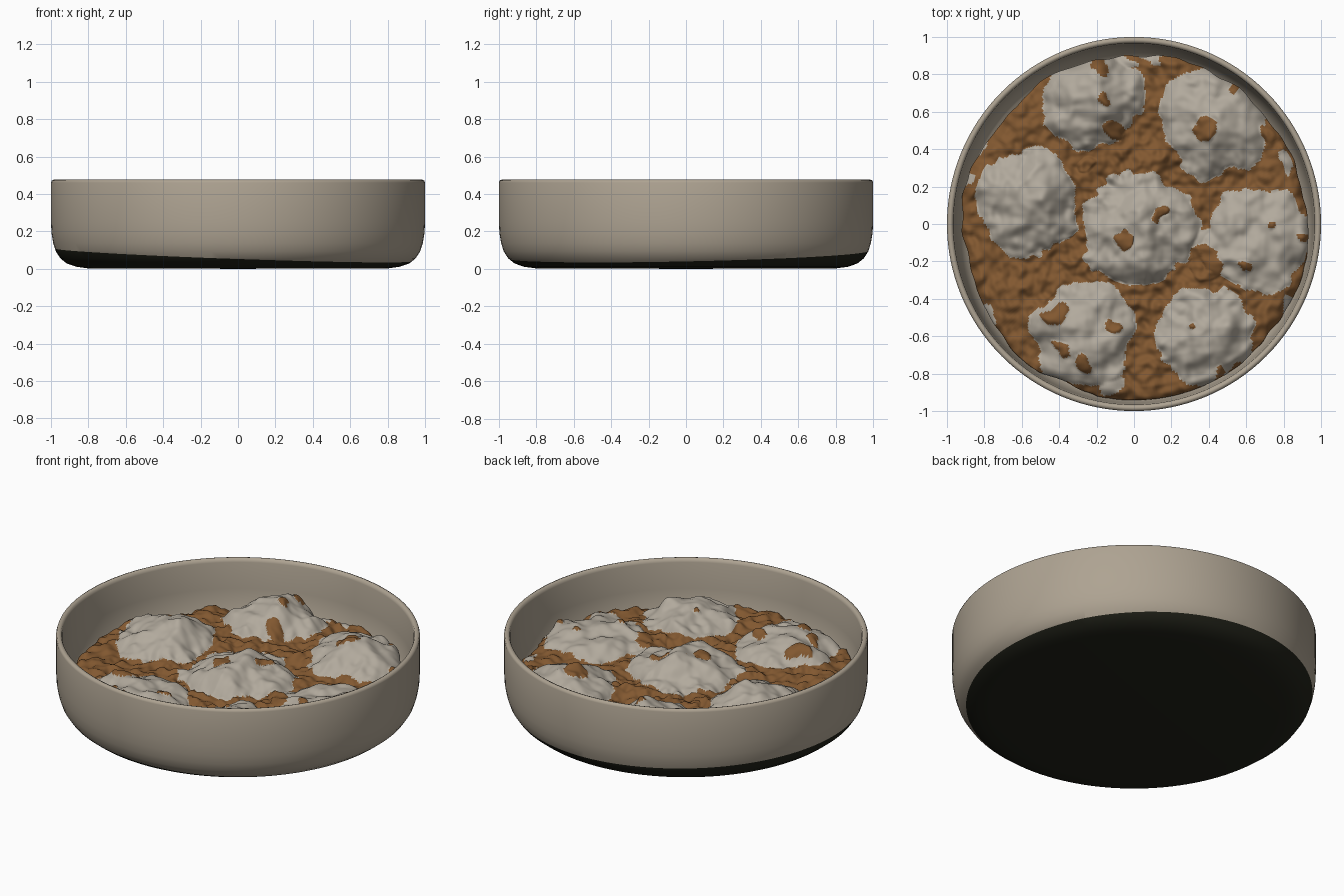
import bpy, bmesh, math
from mathutils import Vector, noise

if "Cube" in bpy.data.objects:
    bpy.data.objects.remove(bpy.data.objects["Cube"])


def material(name, srgb):
    lin = [((c / 255 + 0.055) / 1.055) ** 2.4 for c in srgb]
    m = bpy.data.materials.new(name)
    m.diffuse_color = (*lin, 1)
    m.use_nodes = True
    m.node_tree.nodes["Principled BSDF"].inputs["Base Color"].default_value = m.diffuse_color
    return m


def make_object(name, bm, mats):
    me = bpy.data.meshes.new(name)
    for f in bm.faces:
        f.smooth = True
    bm.to_mesh(me)
    bm.free()
    for m in mats:
        me.materials.append(m)
    ob = bpy.data.objects.new(name, me)
    bpy.context.collection.objects.link(ob)
    return ob


stone = material("stoneware", (174, 163, 146))
dark = material("dark underside", (32, 33, 24))
brown = material("brown filling", (130, 88, 48))
cream = material("pale topping", (178, 170, 157))

# Round dish: lathed profile, outside first then rim and inside
outer = [(0, 0), (0.80, 0.002), (0.865, 0.011), (0.915, 0.028), (0.95, 0.056), (0.974, 0.093),
         (0.988, 0.137), (0.997, 0.19), (1, 0.25), (1, 0.46)]
inner = [(0.996, 0.472), (0.984, 0.477), (0.971, 0.472), (0.966, 0.455), (0.957, 0.30),
         (0.945, 0.19), (0.915, 0.12), (0.86, 0.08), (0.78, 0.06), (0, 0.06)]
profile = outer + inner
SEG = 128
bm = bmesh.new()
rings = [[bm.verts.new((r * math.cos(2 * math.pi * i / SEG), r * math.sin(2 * math.pi * i / SEG), z))
          for i in range(SEG)] for r, z in profile]
for k in range(len(rings) - 1):
    for i in range(SEG):
        j = (i + 1) % SEG
        f = bm.faces.new((rings[k][i], rings[k][j], rings[k + 1][j], rings[k + 1][i]))
        f.material_index = 1 if k < len(outer) - 1 else 0
bmesh.ops.remove_doubles(bm, verts=bm.verts, dist=1e-5)
bmesh.ops.dissolve_degenerate(bm, edges=bm.edges, dist=1e-6)
bmesh.ops.recalc_face_normals(bm, faces=bm.faces)

# Slanted edge of the dark underside
co, no = Vector((0, 0, 0.073)), Vector((0.036, -0.022, 1)).normalized()
bmesh.ops.bisect_plane(bm, geom=bm.verts[:] + bm.edges[:] + bm.faces[:], dist=1e-5,
                       plane_co=co, plane_no=no)
for f in bm.faces:
    if f.material_index == 1 and (f.calc_center_median() - co).dot(no) > 0:
        f.material_index = 0
dish = make_object("dish", bm, [stone, dark])

# Filling: mounds (x, y, radius, height), pale smears and brown lumps (x, y, radius)
mounds = [(-0.22, 0.66, 0.26, 0.13), (0.43, 0.54, 0.29, 0.115), (-0.56, 0.12, 0.275, 0.125),
          (0.03, -0.04, 0.305, 0.115), (0.67, -0.09, 0.285, 0.075), (-0.27, -0.58, 0.28, 0.09),
          (0.38, -0.60, 0.255, 0.11)]
smears = [(-0.84, 0.46, 0.07), (-0.80, -0.50, 0.05), (0.82, -0.44, 0.06), (0.10, 0.89, 0.06),
          (0.79, 0.33, 0.05), (-0.89, 0.22, 0.04), (-0.15, -0.87, 0.07), (0.62, -0.70, 0.06),
          (0.70, 0.66, 0.08), (-0.06, 0.87, 0.06), (0.36, -0.08, 0.06)]
lumps = [(-0.18, 0.67, 0.04), (-0.10, 0.50, 0.07), (0.38, 0.54, 0.055), (0.54, 0.75, 0.04),
         (-0.04, -0.07, 0.055), (0.15, 0.03, 0.028), (0.74, -0.03, 0.035), (0.61, -0.22, 0.035),
         (-0.43, -0.48, 0.055), (-0.41, -0.67, 0.045), (-0.27, -0.71, 0.05), (-0.10, -0.54, 0.035),
         (0.46, -0.79, 0.04), (-0.20, 0.83, 0.045), (0.92, -0.08, 0.035), (0.40, -0.20, 0.08),
         (0.30, -0.53, 0.02), (-0.22, 0.32, 0.05), (0.73, 0.48, 0.05)]


def n(x, y, s, k):
    return noise.noise(Vector((x * s, y * s, k)))


def surface(x, y):
    """Height and pale/brown choice at a point of the filling."""
    wx = x + 0.06 * n(x, y, 7, 1.3) + 0.022 * n(x, y, 20, 2.3)
    wy = y + 0.06 * n(x, y, 7, 5.7) + 0.022 * n(x, y, 20, 7.1)
    r = math.hypot(x, y)
    z = 0.234 - 0.004 * r ** 4
    dome, pale = 0.0, False
    for mx, my, mr, mh in mounds:
        t = math.hypot(wx - mx, wy - my) / mr
        if t < 1:
            pale = True
            dome = max(dome, mh * (1 - t ** 1.5) + 0.004 * min(1, (1 - t) * 12))
    for sx, sy, sr in smears:
        pale = pale or math.hypot(wx - sx, wy - sy) < sr
    z += dome
    # one continuous bumpy field, with finer crumbs on the brown parts
    z += 0.038 * n(x, y, 7, 3.1) + 0.014 * n(x, y, 16, 4.4)
    if not pale:
        z += 0.020 * n(x, y, 22, 9.9)
    for lx, ly, lr in lumps:
        t = math.hypot(wx - lx, wy - ly) / lr
        if t < 1:
            pale = False
            z += 0.02 * math.sqrt(1 - t * t)
    return z, pale


NR, NT = 130, 420
bm = bmesh.new()
rows = []
for a in range(NR + 3):
    row = []
    for i in range(NT):
        th = 2 * math.pi * i / NT
        c, s = math.cos(th), math.sin(th)
        edge = 0.920 + 0.022 * math.cos(th + 1.2) + 0.03 * n(c, s, 3, 0.4) + 0.012 * n(c, s, 9, 0.9)
        edge = min(edge, 0.942)
        rr = edge * max(min(a, NR) / NR, 0.002)
        z = surface(rr * c, rr * s)[0]
        if a > NR:                      # skirt down to the dish floor
            z = (0.17, 0.08)[a - NR - 1]
            rr += (0.0, -0.08)[a - NR - 1]
        elif a > NR - 7:
            z -= 0.03 * ((a - NR + 7) / 7) ** 2
        row.append(bm.verts.new((rr * c, rr * s, z)))
    rows.append(row)
bm.faces.new(rows[0])
for a in range(NR + 2):
    for i in range(NT):
        j = (i + 1) % NT
        f = bm.faces.new((rows[a][i], rows[a + 1][i], rows[a + 1][j], rows[a][j]))
        p = f.calc_center_median()
        f.material_index = 1 if surface(p.x, p.y)[1] else 0
filling = make_object("filling_with_mounds", bm, [brown, cream])
